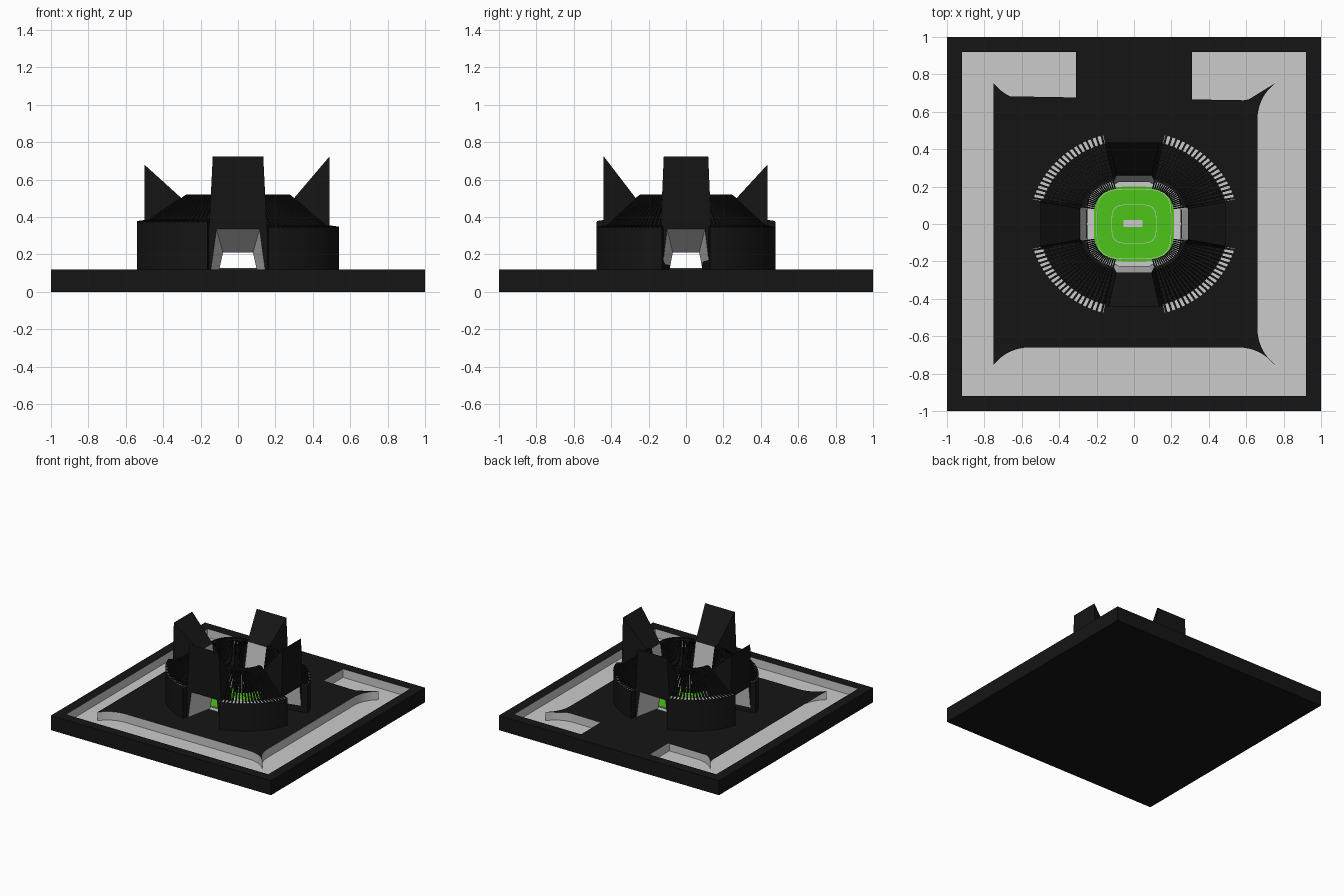
import bpy, bmesh, math
from mathutils import Vector

if "Cube" in bpy.data.objects:
    bpy.data.objects.remove(bpy.data.objects["Cube"])


def material(name, rgb):
    m = bpy.data.materials.new(name)
    m.diffuse_color = (*rgb, 1)
    m.use_nodes = True
    m.node_tree.nodes["Principled BSDF"].inputs["Base Color"].default_value = m.diffuse_color
    return m


MATS = [material("black", (.0075, .0075, .0075)),
        material("pale_grey", (.8, .8, .8)),
        material("grass", (.075, .55, .01))]
BLACK, GREY, GREEN = 0, 1, 2


def finish(name, bm):
    bmesh.ops.recalc_face_normals(bm, faces=bm.faces)
    me = bpy.data.meshes.new(name)
    bm.to_mesh(me)
    bm.free()
    for m in MATS:
        me.materials.append(m)
    ob = bpy.data.objects.new(name, me)
    bpy.context.collection.objects.link(ob)
    return ob


def loft(bm, rows, mats, closed=True, wrap=False, caps=None):
    """Skin consecutive rows of points; mats gives the colour of each band."""
    vs = [[bm.verts.new(p) for p in r] for r in rows]
    n = len(rows[0])
    for i in range(len(rows) - (0 if wrap else 1)):
        a, b = vs[i], vs[(i + 1) % len(rows)]
        for j in range(n if closed else n - 1):
            k = (j + 1) % n
            bm.faces.new((a[j], a[k], b[k], b[j])).material_index = mats[i]
    if caps is not None:
        ends = (vs[0], vs[-1]) if closed else ([r[0] for r in vs], [r[-1] for r in vs])
        for e in ends:
            bm.faces.new(e).material_index = caps


def prism(name, pts, z0, z1, side, cap):
    bm = bmesh.new()
    loft(bm, [[(x, y, z) for x, y in pts] for z in (z0, z1)], [side], caps=cap)
    return finish(name, bm)


def rect(x0, x1, y0, y1):
    return [(x0, y0), (x1, y0), (x1, y1), (x0, y1)]


def oval(t, a, b, n=2.0):
    c, s = math.cos(t), math.sin(t)
    return Vector((a * math.copysign(abs(c) ** (2 / n), c),
                   b * math.copysign(abs(s) ** (2 / n), s)))


def oval_loop(a, b, n, count=64):
    return [oval(2 * math.pi * i / count, a, b, n) for i in range(count)]


# base slab, sunken floor and rim
TOP, PIT = .12, .05
prism("base_slab", rect(-1, 1, -1, 1), 0, PIT - .002, BLACK, BLACK)
prism("sunken_floor", rect(-.93, .93, -.93, .93), PIT - .004, PIT, GREY, GREY)
bm = bmesh.new()
loft(bm, [[(x, y, z) for x, y in rect(-r, r, -r, r)]
          for r, z in ((1, 0), (1, TOP), (.92, TOP), (.92, 0))],
     [BLACK, BLACK, GREY, BLACK], wrap=True)
finish("base_rim", bm)

# plaza with flared pointed corners, and the bridge at the back
corner = []
P0, P1, P2 = Vector((.56, .66)), Vector((.67, .66)), Vector((.75, .75))
for i in range(9):
    u = i / 8
    corner.append(P0 * (1 - u) ** 2 + P1 * 2 * u * (1 - u) + P2 * u * u)
corner += [Vector((p.y, p.x)) for p in reversed(corner[:-1])]
outline = []
for k in range(4):
    for p in corner:
        q = p.copy()
        for _ in range(k):
            q = Vector((q.y, -q.x))
        outline.append(q)
prism("plaza", outline, PIT - .002, TOP, GREY, BLACK)
prism("bridge", rect(-.31, .31, .66, .925), PIT - .002, TOP - .0005, GREY, BLACK)

# pitch with its border and markings
prism("pitch_border", oval_loop(.25, .235, 3.5), TOP - .01, TOP + .002, GREY, GREY)
prism("pitch", oval_loop(.215, .2, 3.6), TOP - .01, TOP + .005, GREEN, GREEN)
for name, a, b in (("inner_line", .12, .105), ("outer_line", .2, .187)):
    bm = bmesh.new()
    loft(bm, [[(p.x, p.y, z) for p in oval_loop(a + d, b + d, 4)]
              for d, z in ((0, TOP), (0, TOP + .007), (-.003, TOP + .007), (-.003, TOP))],
         [GREY] * 3)
    finish(name, bm)
prism("centre_block", rect(-.055, .045, -.015, .022), TOP, TOP + .008, GREY, GREY)


# four stands: thick outer wall, stepped seating, and open roof ribs
def bowl(t, s, z, sx, sy):
    p = oval(t, .275, .245, 2.6).lerp(oval(t, .56, .5), s)
    return Vector((p.x * sx, p.y * sy, z))


T0, T1, RIBS, STEPS = math.radians(15), math.radians(73), 20, 9
for sx in (-1, 1):
    for sy in (-1, 1):
        zt = .345 if sx > 0 else .375
        tag = ("right" if sx > 0 else "left") + ("_back" if sy > 0 else "_front")
        prof = [(1, TOP), (1, zt), (.8, zt)]
        mats = [BLACK, GREY]
        for i in range(STEPS):
            s, z = prof[-1]
            z -= (zt - .22) / STEPS
            prof += [(s, z), (s - .8 / STEPS, z)]
            mats += [BLACK, BLACK]
        prof.append((0, TOP))
        mats += [GREY]
        ts = [T0 + (T1 - T0) * i / 24 for i in range(25)]
        bm = bmesh.new()
        loft(bm, [[bowl(t, s, z, sx, sy) for t in ts] for s, z in prof],
             mats, closed=False, caps=BLACK)
        finish("stand_" + tag, bm)

        # ribs lie on the wall, climb to the inner ring, then lean down inside
        rib = [(1, zt - .004), (1, zt + .004), (.78, zt + .012), (.04, .52),
               (-.06, .52), (-.2, .3), (-.16, .3), (-.02, .495), (.04, .495), (.78, zt - .012)]
        bm = bmesh.new()
        for i in range(RIBS):
            t = T0 + .02 + (T1 - T0 - .04) * i / (RIBS - 1)
            o, n = bowl(t, 1, 0, sx, sy), bowl(t, 0, 0, sx, sy)
            d = (o - n).normalized()
            side = Vector((-d.y, d.x, 0))
            loft(bm, [[bowl(t, s, z, sx, sy) + side * k * (.0035 + .0022 * max(s, 0))
                       for s, z in rib] for k in (-1, 1)], [BLACK], caps=BLACK)
        finish("roof_ribs_" + tag, bm)

        bm = bmesh.new()
        loft(bm, [[bowl(t, s, z, sx, sy) for t in ts]
                  for s, z in ((.04, .495), (.04, .518), (-.03, .518), (-.03, .495))],
             [BLACK] * 4, closed=False, wrap=True, caps=BLACK)
        finish("roof_ring_" + tag, bm)


# four gate towers with sloped tops and grey tapered tunnels
def tower(name, turn, d_out, d_in, height, w):
    def ring(wb, db, zt, wt, dt):
        pts = [(-wb, db, TOP), (-wt, dt, zt), (wt, dt, zt), (wb, db, TOP)]
        c, s = round(math.cos(turn)), round(math.sin(turn))
        return [(x * w * c + d * s, x * w * s - d * c, z) for x, d, z in pts]
    rows = [ring(.165, d_out, height, .135, d_out),
            ring(.145, d_out, .335, .115, d_out),
            ring(.1, d_in - .025, .21, .08, d_in - .015),
            ring(.115, d_in - .02, .49, .095, d_in + .02)]
    bm = bmesh.new()
    loft(bm, rows, [BLACK, GREY, GREY, BLACK], closed=False, wrap=True)
    finish(name, bm)


tower("front_tower", 0, .44, .24, .725, 1)
tower("right_tower", math.pi / 2, .49, .27, .725, .88)
tower("back_tower", math.pi, .435, .24, .68, 1)
tower("left_tower", -math.pi / 2, .5, .27, .68, .88)
